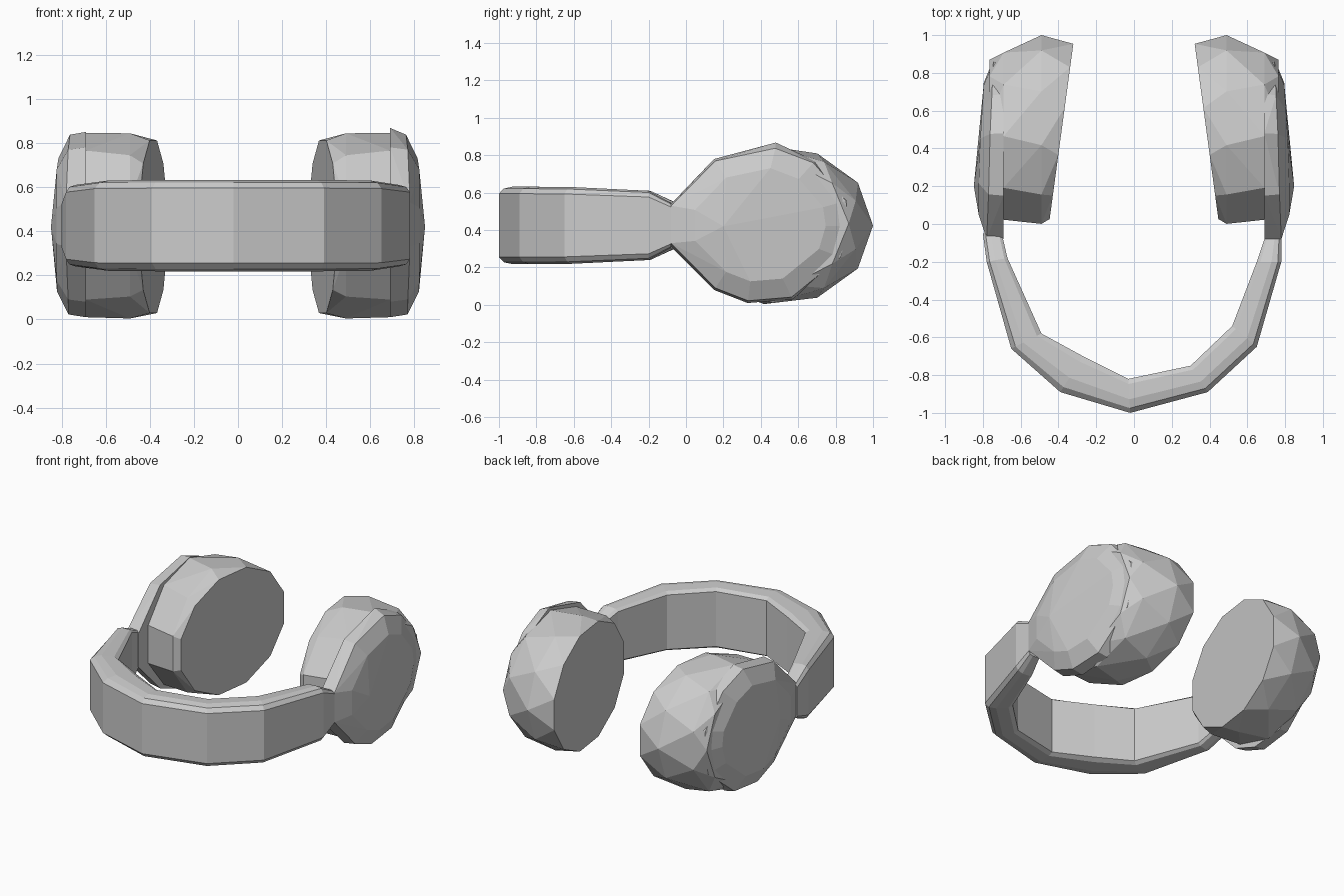
import bpy, bmesh
from math import sin, cos, pi, radians

if "Cube" in bpy.data.objects:
    bpy.data.objects.remove(bpy.data.objects["Cube"])


def make_object(name, bm):
    bmesh.ops.recalc_face_normals(bm, faces=bm.faces)
    mesh = bpy.data.meshes.new(name)
    bm.to_mesh(mesh)
    bm.free()
    ob = bpy.data.objects.new(name, mesh)
    bpy.context.collection.objects.link(ob)
    return ob


def hull(name, points):
    bm = bmesh.new()
    for p in points:
        bm.verts.new(p)
    res = bmesh.ops.convex_hull(bm, input=bm.verts)
    junk = {v for v in res["geom_interior"] + res["geom_unused"]
            if isinstance(v, bmesh.types.BMVert)}
    bmesh.ops.delete(bm, geom=list(junk), context='VERTS')
    bmesh.ops.dissolve_limit(bm, angle_limit=radians(3), verts=bm.verts, edges=bm.edges)
    return make_object(name, bm)


def ring(n, y0, y1, z0, z1, x_of_y, phase=0.0):
    pts = []
    for i in range(n):
        a = 2 * pi * (i + phase) / n
        y = (y0 + y1) / 2 + (y1 - y0) / 2 * cos(a)
        z = (z0 + z1) / 2 + (z1 - z0) / 2 * sin(a)
        pts.append((x_of_y(y), y, z))
    return pts


# Headband: chamfered section swept along paired outer / inner points
stations = [  # outer x, y, inner x, y, half height
    (-0.80, -0.05, -0.70, -0.05, 0.12), (-0.78, -0.20, -0.67, -0.18, 0.185),
    (-0.65, -0.66, -0.49, -0.58, 0.205), (-0.39, -0.89, -0.27, -0.70, 0.207),
    (-0.02, -1.00, -0.03, -0.82, 0.207), (0.39, -0.89, 0.30, -0.75, 0.207),
    (0.65, -0.65, 0.52, -0.54, 0.205), (0.78, -0.20, 0.65, -0.20, 0.185),
    (0.78, -0.08, 0.69, -0.08, 0.12)]
section = [(0, -0.82), (0, 0.82), (0.14, 0.95), (0.4, 1.0), (0.85, 0.98),
           (1, 0.9), (1, -0.9), (0.85, -0.98), (0.4, -1.0), (0.14, -0.95)]
bm = bmesh.new()
loops = [[bm.verts.new((ox + (ix - ox) * t, oy + (iy - oy) * t, 0.425 + h * k))
          for t, k in section] for ox, oy, ix, iy, h in stations]
n = len(section)
for a, b in zip(loops, loops[1:]):
    for i in range(n):
        j = (i + 1) % n
        bm.faces.new((a[i], a[j], b[j], b[i]))
bm.faces.new(loops[0])
bm.faces.new(loops[-1])
make_object("headband", bm)

# Outer shell outline (y, z), pointed towards the band
outline = [(-0.08, 0.31), (-0.08, 0.54), (0.15, 0.78), (0.48, 0.85), (0.69, 0.77),
           (0.87, 0.56), (0.89, 0.42), (0.84, 0.25), (0.57, 0.03), (0.33, 0.01),
           (0.15, 0.08)]


def scaled(x, k):
    return [(x - 0.045 * max(0, y - 0.3), 0.38 + (y - 0.38) * k, 0.425 + (z - 0.425) * k)
            for y, z in outline]


for side, label in ((-1, "left"), (1, "right")):
    # Ear cushion: tilted flat inner face, widest ring, ring at the shell
    pts = ring(12, 0.01, 0.97, 0.015, 0.825, lambda y: 0.45 - 0.135 * y, 0.5)
    pts += ring(11, -0.02, 1.0, 0.0, 0.848, lambda y: 0.49)
    pts += ring(10, 0.0, 0.93, 0.01, 0.845, lambda y: 0.69, 0.5)
    pts += ring(9, 0.12, 0.87, 0.1, 0.77, lambda y: 0.765)
    hull(label + "_ear_cushion", [(side * x, y, z) for x, y, z in pts])

    # Outer shell: faceted dome with its high point towards the front
    pts = [(0.69, y, z) for y, z in outline]
    pts += scaled(0.77, 0.97) + scaled(0.822, 0.72)
    pts += [(0.848, 0.2, 0.42), (0.78, -0.08, 0.33), (0.78, -0.08, 0.53)]
    if side > 0:
        pts.append((0.69, 0.48, 0.868))
    hull(label + "_outer_shell", [(side * x, y, z) for x, y, z in pts])
